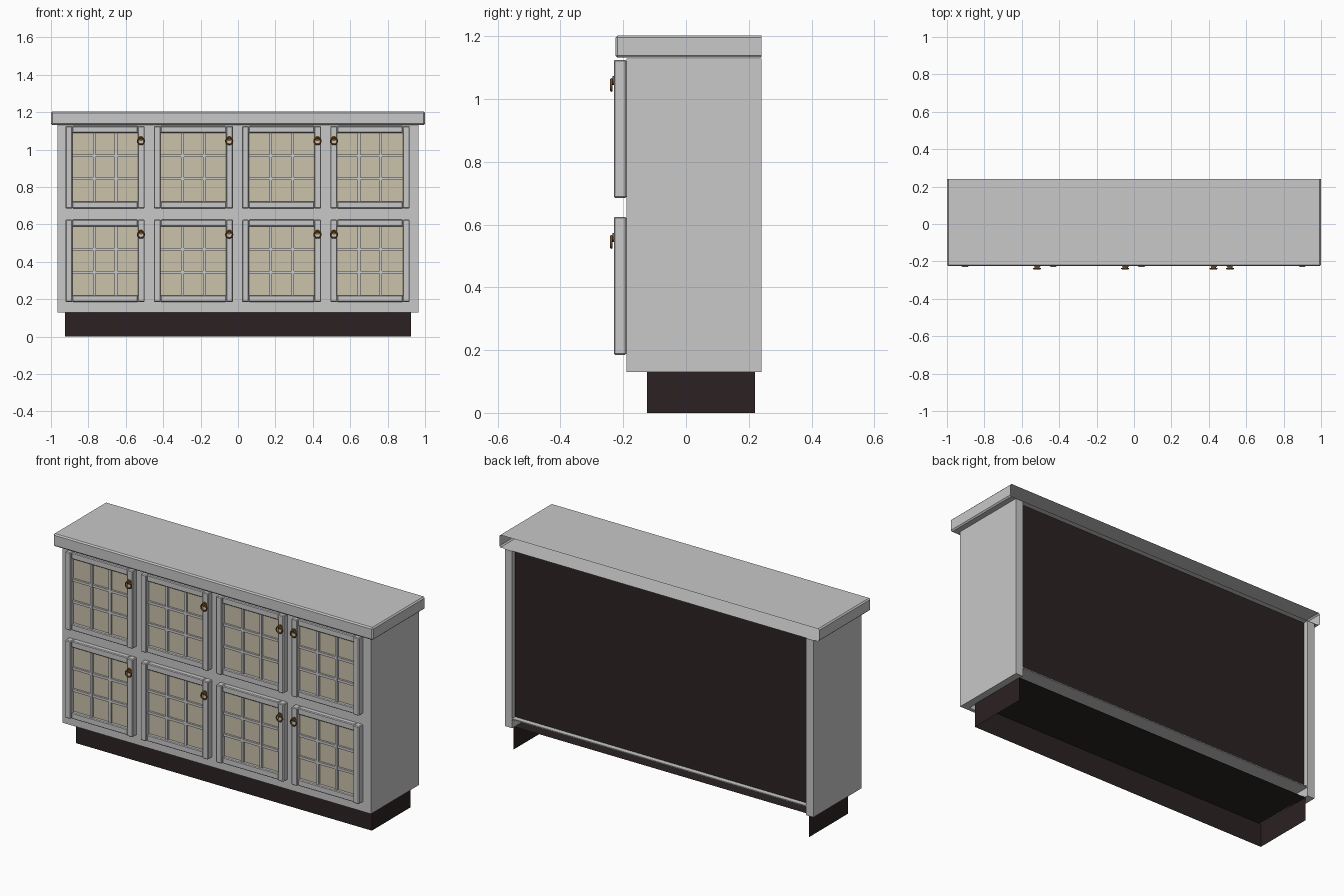
import bpy, bmesh, math
from mathutils import Matrix, Vector

if "Cube" in bpy.data.objects:
    bpy.data.objects.remove(bpy.data.objects["Cube"])


def material(name, rgb):
    m = bpy.data.materials.new(name)
    m.diffuse_color = (*rgb, 1)
    m.use_nodes = True
    m.node_tree.nodes["Principled BSDF"].inputs["Base Color"].default_value = m.diffuse_color
    return m


GREY = material("painted_grey", (0.58, 0.58, 0.58))
CREAM = material("cream_panel", (0.60, 0.54, 0.41))
DARK = material("dark_brown", (0.025, 0.016, 0.016))
BRASS = material("aged_brass", (0.20, 0.085, 0.018))


def finish(name, bm, mat):
    me = bpy.data.meshes.new(name)
    bm.to_mesh(me)
    bm.free()
    me.materials.append(mat)
    ob = bpy.data.objects.new(name, me)
    bpy.context.collection.objects.link(ob)
    return ob


def add_box(bm, x, y, z):
    """Add a box given (min, max) on each axis."""
    size = Vector((x[1] - x[0], y[1] - y[0], z[1] - z[0]))
    mid = Vector((sum(x) / 2, sum(y) / 2, sum(z) / 2))
    bmesh.ops.create_cube(bm, size=1, matrix=Matrix.Translation(mid) @ Matrix.Diagonal((*size, 1)))


def box(name, mat, x, y, z, open_sides=(), bevel=0):
    """Box object; faces whose normal matches an open side are removed."""
    bm = bmesh.new()
    add_box(bm, x, y, z)
    bm.normal_update()
    gone = [f for f in bm.faces if any(f.normal.dot(Vector(d)) > 0.9 for d in open_sides)]
    bmesh.ops.delete(bm, geom=gone, context='FACES')
    ob = finish(name, bm, mat)
    if bevel:
        mod = ob.modifiers.new("bevel", 'BEVEL')
        mod.width = bevel
        mod.segments = 1
    return ob


BACK, DOWN = (0, 1, 0), (0, 0, -1)

# Plinth: three boards and a top, open at the back and underneath
box("plinth", DARK, (-0.925, 0.925), (-0.125, 0.22), (0, 0.13), (BACK, DOWN))

# Carcass
for side, s in (("left", -1), ("right", 1)):
    box(side + "_side_panel", GREY, sorted((s * 0.92, s * 0.965)), (-0.185, 0.24), (0.13, 1.13))
box("front_frame", GREY, (-0.965, 0.965), (-0.19, -0.17), (0.13, 1.13))
box("floor_shelf", GREY, (-0.92, 0.92), (-0.17, 0.24), (0.178, 0.184))
box("back_panel", DARK, (-0.92, 0.92), (0.205, 0.212), (0.184, 1.13))

# Worktop, hollow and open at the back
box("worktop", GREY, (-1, 1), (-0.225, 0.24), (1.132, 1.203), (BACK,), 0.007)

# Doors: two rows of four
W, H, STILE = 0.423, 0.44, 0.036


def door(name, x0, z0):
    x1, z1 = x0 + W, z0 + H
    xa, xb, za, zb = x0 + STILE, x1 - STILE, z0 + STILE, z1 - STILE
    # Stiles stand proud of the rails
    bm = bmesh.new()
    for a, b in ((x0, xa), (xb, x1)):
        add_box(bm, (a, b), (-0.23, -0.19), (z0, z1))
    for a, b in ((z0, za), (zb, z1)):
        add_box(bm, (xa, xb), (-0.222, -0.19), (a, b))
    ob = finish(name + "_frame", bm, GREY)
    mod = ob.modifiers.new("bevel", 'BEVEL')
    mod.width = 0.004
    mod.segments = 1
    # Lattice of glazing bars
    bm = bmesh.new()
    for i in (1, 2):
        cx = xa + (xb - xa) * i / 3
        cz = za + (zb - za) * i / 3
        add_box(bm, (cx - 0.007, cx + 0.007), (-0.215, -0.2), (za, zb))
        add_box(bm, (xa, xb), (-0.214, -0.2), (cz - 0.007, cz + 0.007))
    finish(name + "_glazing_bars", bm, GREY)
    box(name + "_panel", CREAM, (xa, xb), (-0.203, -0.195), (za, zb))


def ring_pull(name, x, z):
    # Round mount with a hanging ring
    bm = bmesh.new()
    turn = Matrix.Rotation(math.pi / 2, 4, 'X')
    for r, depth, y in ((0.014, 0.005, -0.2315), (0.006, 0.010, -0.236)):
        bmesh.ops.create_cone(bm, cap_ends=True, segments=16, radius1=r, radius2=r, depth=depth,
                              matrix=Matrix.Translation((x, y, z + 0.014)) @ turn)
    n, k, big, small = 20, 8, 0.018, 0.004
    grid = []
    for i in range(n):
        a = 2 * math.pi * i / n
        row = []
        for j in range(k):
            b = 2 * math.pi * j / k
            r = big + small * math.cos(b)
            row.append(bm.verts.new((x + r * math.cos(a), -0.238 + small * math.sin(b), z + r * math.sin(a))))
        grid.append(row)
    for i in range(n):
        for j in range(k):
            p, q = grid[i], grid[(i + 1) % n]
            bm.faces.new((p[j], p[(j + 1) % k], q[(j + 1) % k], q[j]))
    bmesh.ops.recalc_face_normals(bm, faces=bm.faces)
    ob = finish(name, bm, BRASS)
    bpy.ops.object.select_all(action='DESELECT')
    ob.select_set(True)
    bpy.context.view_layer.objects.active = ob
    bpy.ops.object.shade_smooth_by_angle(angle=math.radians(45))


for row, z0, pull_z in (("lower", 0.185, 0.545), ("upper", 0.685, 1.045)):
    for i in range(4):
        x0 = -0.922 + 0.472 * i
        label = f"{row}_door_{i + 1}"
        door(label, x0, z0)
        # The last door opens from its left edge
        pull_x = x0 + 0.019 if i == 3 else x0 + W - 0.02
        ring_pull(label + "_pull", pull_x, pull_z)
